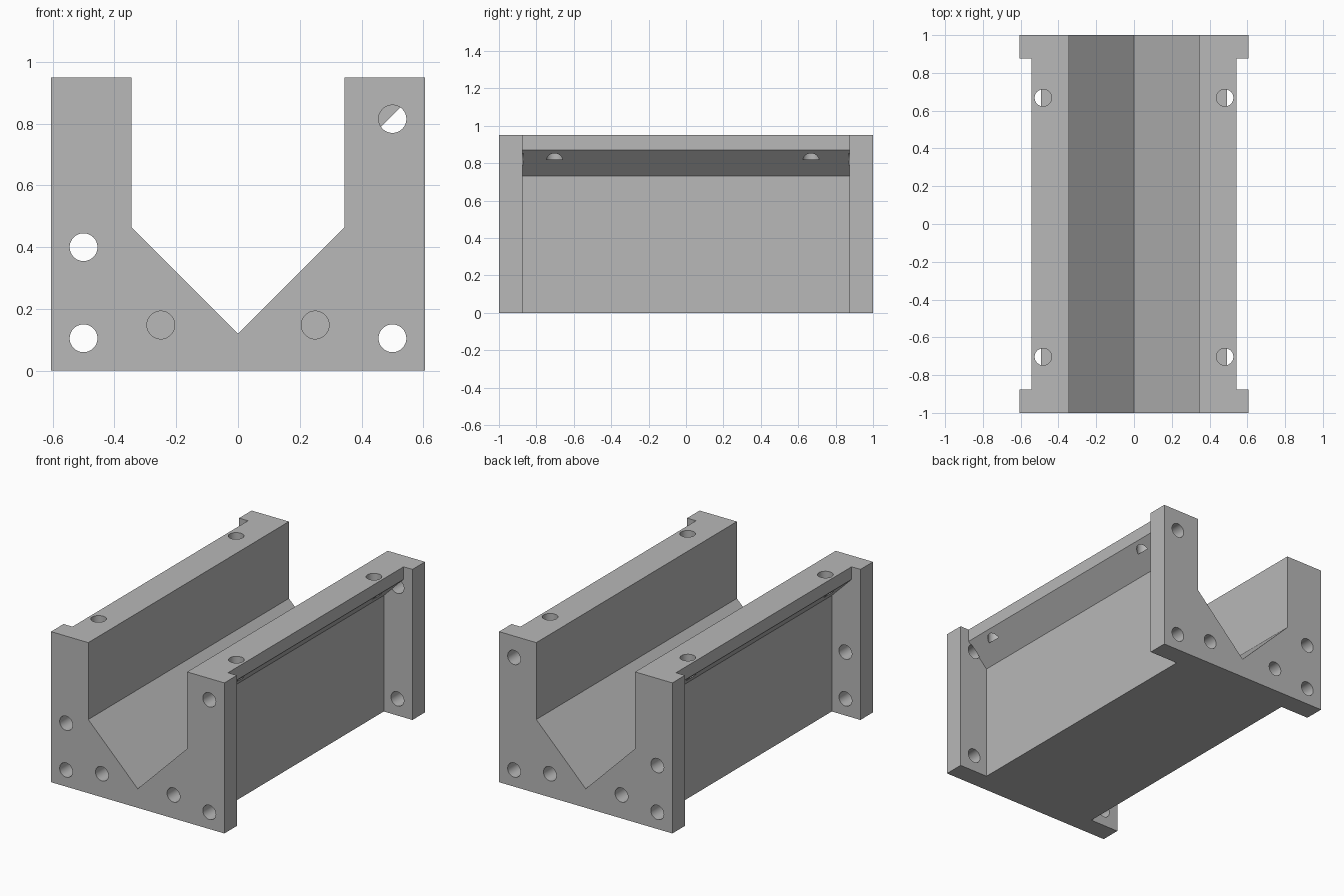
import bpy
import bmesh
import math
from mathutils import Matrix, Vector

cube = bpy.data.objects.get("Cube")
if cube:
    bpy.data.objects.remove(cube)

HALF_W, HEIGHT, HALF_L = 0.605, 0.95, 1.0
FLANGE = 0.125          # thickness of the end flanges
HOLE_R, HOLE_DEPTH = 0.045, 0.13

grey = bpy.data.materials.new("plain grey")
grey.use_nodes = True
colour = (0.48, 0.48, 0.48, 1)
grey.diffuse_color = colour
grey.node_tree.nodes["Principled BSDF"].inputs["Base Color"].default_value = colour


def add_object(name, bm):
    bmesh.ops.recalc_face_normals(bm, faces=bm.faces)
    mesh = bpy.data.meshes.new(name)
    bm.to_mesh(mesh)
    bm.free()
    mesh.materials.append(grey)
    obj = bpy.data.objects.new(name, mesh)
    bpy.context.collection.objects.link(obj)
    return obj


def prism(name, profile, half_length):
    """Extrude an x-z profile along y, centred on y = 0."""
    bm = bmesh.new()
    face = bm.faces.new([bm.verts.new((x, -half_length, z)) for x, z in profile])
    ext = bmesh.ops.extrude_face_region(bm, geom=[face])
    moved = [v for v in ext["geom"] if isinstance(v, bmesh.types.BMVert)]
    bmesh.ops.translate(bm, vec=(0, 2 * half_length, 0), verts=moved)
    return add_object(name, bm)


def drill(name, mouth, direction):
    """Blind drill cutter entering at mouth along direction."""
    clearance = 0.05
    d = Vector(direction)
    centre = Vector(mouth) + d * (HOLE_DEPTH - clearance) / 2
    bm = bmesh.new()
    bmesh.ops.create_cone(
        bm, cap_ends=True, segments=48, radius1=HOLE_R, radius2=HOLE_R,
        depth=HOLE_DEPTH + clearance,
        matrix=Matrix.Translation(centre) @ d.to_track_quat("Z", "Y").to_matrix().to_4x4())
    return add_object(name, bm)


# Block with the V-bottomed channel
right_half = [(HALF_W, 0), (HALF_W, HEIGHT), (0.345, HEIGHT), (0.345, 0.465)]
left_half = [(-x, z) for x, z in reversed(right_half)]
body = prism("v_channel_block", right_half + [(0, 0.12)] + left_half, HALF_L)

# Side pockets beneath the sloping upper rails
pocket = [(0.405, -0.1), (0.8, -0.1), (0.8, 1.1), (0.543, 1.1), (0.543, 0.87), (0.405, 0.732)]
cutters = [prism("side_pocket_cutter", [(s * x, z) for x, z in pocket], HALF_L - FLANGE)
           for s in (-1, 1)]

# Bolt holes in both end flanges
end_holes = [(-0.5, 0.4), (-0.5, 0.105), (0.5, 0.815), (0.5, 0.105),
             (-0.25, 0.148), (0.25, 0.148)]
for side in (-1, 1):
    for x, z in end_holes:
        cutters.append(drill("end_hole_cutter", (x, side * HALF_L, z), (0, -side, 0)))

# Holes in the tops of the rails
for side in (-1, 1):
    for y in (-0.703, 0.668):
        cutters.append(drill("top_hole_cutter", (side * 0.481, y, HEIGHT), (0, 0, -1)))

# Cut everything out of the block, then discard the cutters
bpy.context.view_layer.objects.active = body
for cutter in cutters:
    cutter.hide_render = True
    mod = body.modifiers.new("cut", "BOOLEAN")
    mod.operation = "DIFFERENCE"
    mod.solver = "EXACT"
    mod.object = cutter
    bpy.ops.object.modifier_apply(modifier=mod.name)
    bpy.data.objects.remove(cutter)

bpy.ops.object.select_all(action="DESELECT")
body.select_set(True)
bpy.ops.object.shade_smooth_by_angle(angle=math.radians(30))
